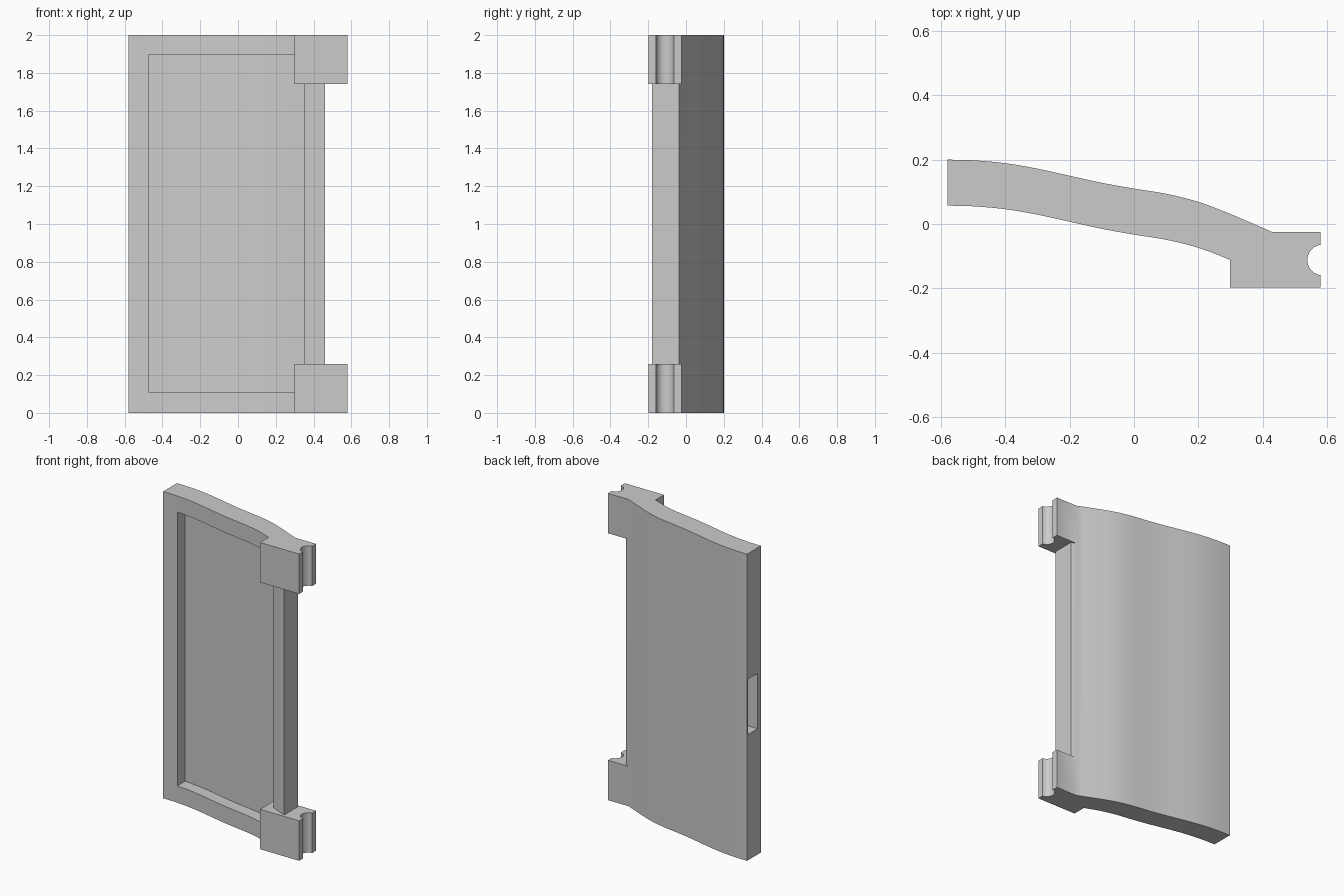
import bpy, bmesh, math
from mathutils import Vector

if "Cube" in bpy.data.objects:
    bpy.data.objects.remove(bpy.data.objects["Cube"])

grey = bpy.data.materials.new("grey")
grey.diffuse_color = (0.6, 0.6, 0.6, 1)
grey.use_nodes = True
grey.node_tree.nodes["Principled BSDF"].inputs["Base Color"].default_value = grey.diffuse_color

THICK = 0.143
BACK = [(-0.58, 0.2), (-0.5, 0.198), (-0.4, 0.189), (-0.3, 0.172), (-0.2, 0.15),
        (-0.1, 0.128), (0, 0.11), (0.1, 0.094), (0.2, 0.069), (0.3, 0.031),
        (0.43, -0.025), (0.46, -0.038)]


def smooth_curve(pts, steps=3):
    """Catmull-Rom curve through the points."""
    p = [Vector(q) for q in pts]
    p = [2 * p[0] - p[1]] + p + [2 * p[-1] - p[-2]]
    out = []
    for a, b, c, d in zip(p, p[1:], p[2:], p[3:]):
        for i in range(steps):
            t = i / steps
            out.append(0.5 * (2 * b + (c - a) * t + (2 * a - 5 * b + 4 * c - d) * t * t
                              + (3 * b - a - 3 * c + d) * t ** 3))
    return out + [p[-2]]


CURVE = smooth_curve(BACK)


def back_y(x):
    """Height of the back curve at x."""
    for a, b in zip(CURVE, CURVE[1:]):
        if a.x <= x <= b.x:
            return a.y + (b.y - a.y) * (x - a.x) / (b.x - a.x)
    return CURVE[-1].y


def prism(name, profile, z0, z1):
    """Plan outline extruded from z0 to z1."""
    bm = bmesh.new()
    face = bm.faces.new([bm.verts.new((x, y, z0)) for x, y in profile])
    ext = bmesh.ops.extrude_face_region(bm, geom=[face])["geom"]
    bmesh.ops.translate(bm, vec=(0, 0, z1 - z0),
                        verts=[v for v in ext if isinstance(v, bmesh.types.BMVert)])
    bmesh.ops.recalc_face_normals(bm, faces=bm.faces)
    mesh = bpy.data.meshes.new(name)
    bm.to_mesh(mesh)
    bm.free()
    mesh.materials.append(grey)
    obj = bpy.data.objects.new(name, mesh)
    bpy.context.collection.objects.link(obj)
    return obj


def combine(target, tool, operation):
    """Apply a boolean and remove the tool."""
    mod = target.modifiers.new("boolean", "BOOLEAN")
    mod.object, mod.operation, mod.solver = tool, operation, "EXACT"
    bpy.context.view_layer.objects.active = target
    bpy.ops.object.modifier_apply(modifier=mod.name)
    bpy.data.objects.remove(tool)


# Curved door panel
outline = [tuple(p) for p in CURVE] + [(p.x, p.y - THICK) for p in reversed(CURVE)]
door = prism("door_panel", outline, 0, 2)

# Sunken front field, following the curve
xs = [-0.475] + [p.x for p in CURVE if -0.47 < p.x < 0.345] + [0.35]
field = [(x, back_y(x) - THICK + 0.08) for x in xs] + [(0.35, -0.4), (-0.475, -0.4)]
combine(door, prism("field_cutter", field, 0.11, 1.895), "DIFFERENCE")

# Latch slot in the free edge
slot = [(-0.7, 0.09), (-0.49, 0.09), (-0.49, 0.19), (-0.7, 0.19)]
combine(door, prism("slot_cutter", slot, 0.82, 1.18), "DIFFERENCE")

# Hinge blocks with a round pin groove
R, CX, CY = 0.048, 0.587, -0.112
half = math.acos((CX - 0.58) / R)
groove = [(CX - R * math.cos(a), CY - R * math.sin(a))
          for a in (half - 2 * half * i / 16 for i in range(17))]
block = [(0.298, -0.025), (0.298, -0.198), (0.58, -0.198)] + groove + [(0.58, -0.025)]
for z0 in (0, 1.74):
    combine(door, prism("hinge_block", block, z0, z0 + 0.26), "UNION")

bpy.ops.object.select_all(action="DESELECT")
door.select_set(True)
bpy.context.view_layer.objects.active = door
bpy.ops.object.shade_smooth_by_angle(angle=math.radians(25))
